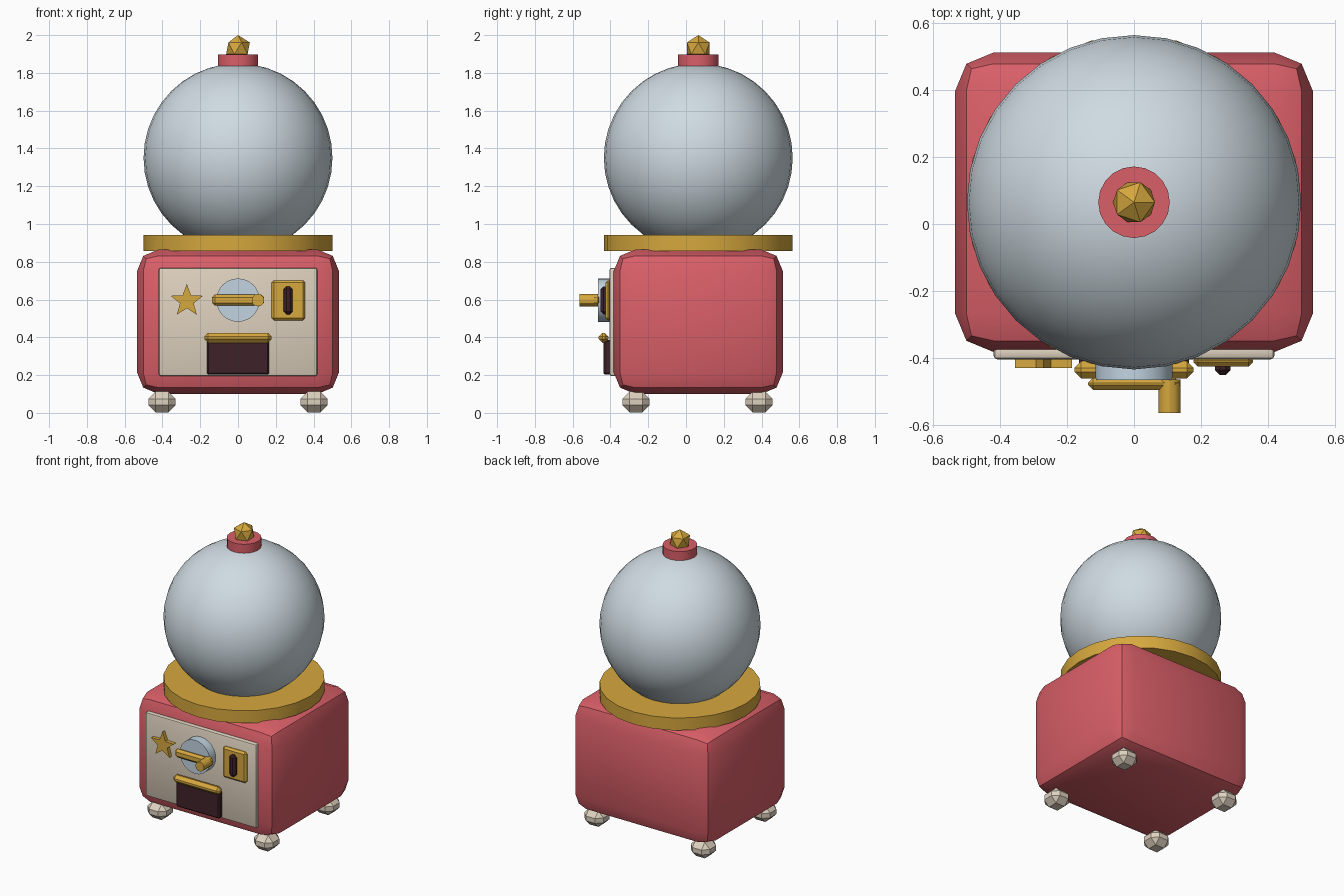
import bpy, bmesh, math
from mathutils import Matrix

if "Cube" in bpy.data.objects:
    bpy.data.objects.remove(bpy.data.objects["Cube"])

CY = 0.065  # centre of body and globe in y


def material(name, r, g, b):
    m = bpy.data.materials.new(name)
    lin = [(c / 255 / 12.92 if c < 11 else ((c / 255 + 0.055) / 1.055) ** 2.4) for c in (r, g, b)]
    m.diffuse_color = (*lin, 1)
    m.use_nodes = True
    m.node_tree.nodes["Principled BSDF"].inputs["Base Color"].default_value = m.diffuse_color
    return m


RED = material("coral red", 218, 95, 104)
GOLD = material("gold", 214, 168, 62)
CREAM = material("cream", 222, 209, 190)
GLASS = material("pale glass", 207, 219, 226)
STEEL = material("pale blue metal", 194, 212, 226)
DARK = material("dark brown", 62, 34, 40)


def finish(name, bm, mat, smooth=True):
    bmesh.ops.recalc_face_normals(bm, faces=bm.faces)
    me = bpy.data.meshes.new(name)
    bm.to_mesh(me)
    bm.free()
    ob = bpy.data.objects.new(name, me)
    bpy.context.collection.objects.link(ob)
    me.materials.append(mat)
    if smooth:
        bpy.ops.object.select_all(action='DESELECT')
        ob.select_set(True)
        bpy.context.view_layer.objects.active = ob
        bpy.ops.object.shade_smooth_by_angle(angle=math.radians(30))
    return ob


def box(name, x, y, z, mat, bevel, segments=1, smooth=True):
    """Chamfered box from (min, max) ranges."""
    bm = bmesh.new()
    bmesh.ops.create_cube(bm, size=1)
    for v in bm.verts:
        v.co = [(lo + hi) / 2 + c * (hi - lo) for c, (lo, hi) in zip(v.co, (x, y, z))]
    bmesh.ops.bevel(bm, geom=bm.edges[:], offset=bevel, segments=segments,
                    profile=0.5, affect='EDGES')
    return finish(name, bm, mat, smooth)


def cylinder(name, centre, radius, depth, sides, mat, facing_front=False):
    bm = bmesh.new()
    bmesh.ops.create_cone(bm, cap_ends=True, segments=sides, radius1=radius,
                          radius2=radius, depth=depth)
    turn = Matrix.Rotation(math.pi / 2, 4, 'X') if facing_front else Matrix()
    bm.transform(Matrix.Translation(centre) @ turn)
    return finish(name, bm, mat)


# body and feet
box("body", (-0.535, 0.535), (-0.383, 0.513), (0.10, 0.865), RED, 0.115, 2)
for sx, side in ((-1, "left"), (1, "right")):
    for y, end in ((-0.265, "front"), (0.387, "back")):
        box(f"{end}_{side}_foot", (sx * 0.403 - 0.072, sx * 0.403 + 0.072),
            (y - 0.072, y + 0.072), (0.003, 0.112), CREAM, 0.038, 1, False)

# collar, globe, cap and finial
cylinder("globe_collar", (0, CY, 0.90), 0.50, 0.085, 24, GOLD)
bm = bmesh.new()
bmesh.ops.create_uvsphere(bm, u_segments=32, v_segments=20, radius=0.5,
                          matrix=Matrix.Translation((0, CY, 1.35)))
finish("globe", bm, GLASS)
cylinder("cap", (0, CY, 1.865), 0.107, 0.066, 20, RED)
bm = bmesh.new()
bmesh.ops.create_icosphere(bm, subdivisions=1, radius=0.07,
                           matrix=Matrix.Translation((0, CY, 1.93)))
finish("finial", bm, GOLD, False)

# front panel
box("front_panel", (-0.42, 0.42), (-0.405, -0.365), (0.195, 0.768), CREAM, 0.012, 2)

# star ornament
bm = bmesh.new()
ring = []
for i in range(10):
    r, a = (0.09, 0.038)[i % 2], math.pi / 2 + i * math.pi / 5
    ring.append(bm.verts.new((-0.271 + r * math.cos(a), -0.43, 0.592 + r * math.sin(a))))
face = bm.faces.new(ring)
back = bmesh.ops.extrude_face_region(bm, geom=[face])
bmesh.ops.translate(bm, vec=(0, 0.03, 0),
                    verts=[g for g in back["geom"] if isinstance(g, bmesh.types.BMVert)])
finish("star_ornament", bm, GOLD, False)

# dial with crank
cylinder("dial", (0, -0.433, 0.597), 0.115, 0.066, 24, STEEL, True)
box("crank_bar", (-0.138, 0.138), (-0.496, -0.460), (0.568, 0.626), GOLD, 0.015)
cylinder("crank_knob", (0.106, -0.515, 0.597), 0.033, 0.10, 12, GOLD, True)

# coin slot
box("coin_plate", (0.178, 0.356), (-0.426, -0.395), (0.490, 0.702), GOLD, 0.013)
box("coin_slot", (0.242, 0.289), (-0.452, -0.405), (0.522, 0.670), DARK, 0.015)

# dispensing hatch
box("hatch", (-0.164, 0.164), (-0.437, -0.395), (0.203, 0.385), DARK, 0.008)
box("hatch_rail", (-0.178, 0.178), (-0.462, -0.410), (0.370, 0.424), GOLD, 0.02)
